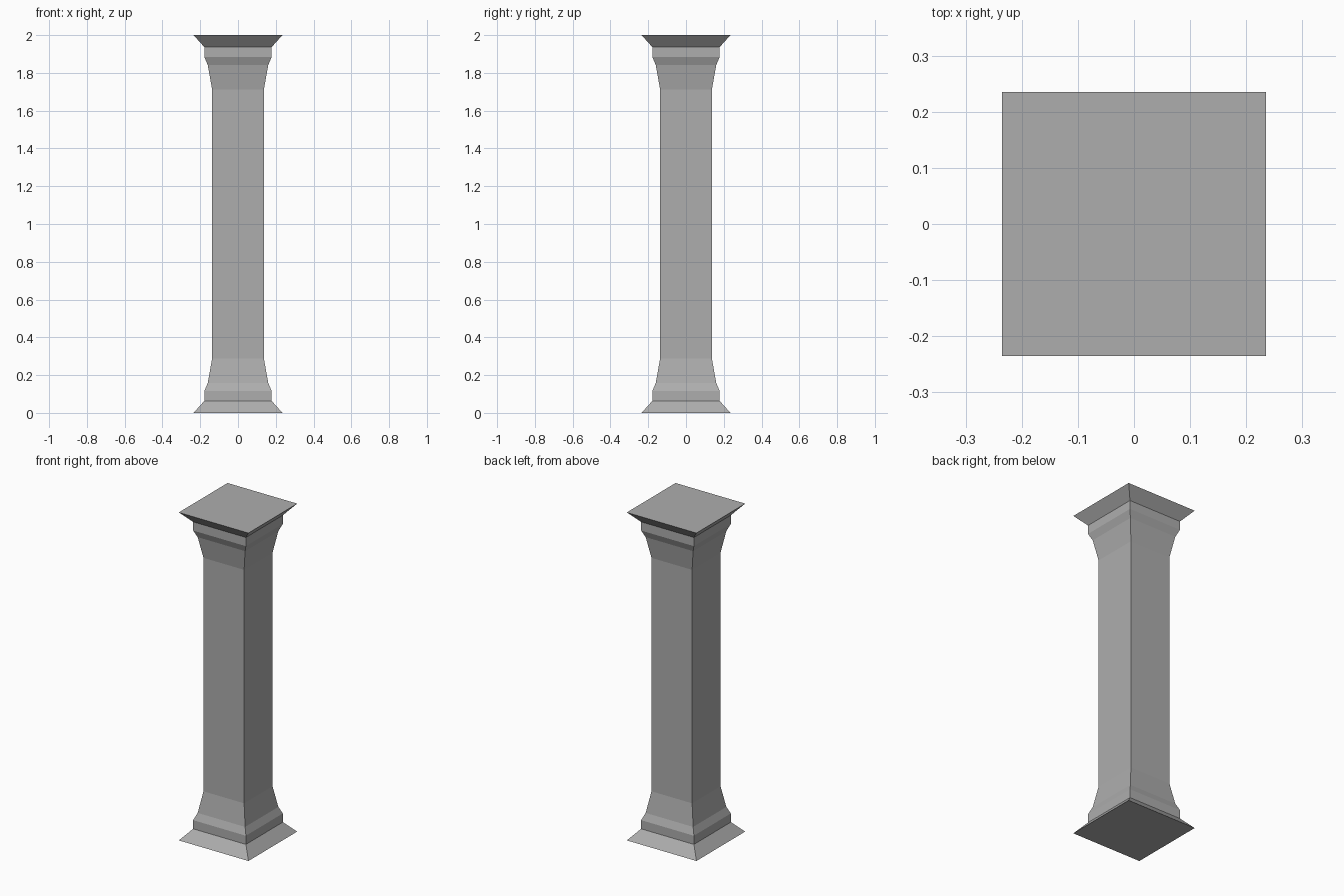
import bpy, bmesh

if "Cube" in bpy.data.objects:
    bpy.data.objects.remove(bpy.data.objects["Cube"])

stone = bpy.data.materials.new("grey stone")
stone.diffuse_color = (0.42, 0.42, 0.42, 1)
stone.use_nodes = True
stone.node_tree.nodes["Principled BSDF"].inputs["Base Color"].default_value = stone.diffuse_color

HEIGHT = 2.0
# moulding profile from the outer end towards the shaft: (half width, height)
MOULDING = [(0.235, 0.0), (0.178, 0.064), (0.178, 0.117), (0.16, 0.159), (0.137, 0.288)]


def square_loft(name, profile, cap_bottom=False, cap_top=False):
    """Stack square rings along z and skin them with flat faces."""
    bm = bmesh.new()
    rings = [[bm.verts.new((sx * w, sy * w, z))
              for sx, sy in ((-1, -1), (1, -1), (1, 1), (-1, 1))]
             for w, z in profile]
    for low, high in zip(rings, rings[1:]):
        for i in range(4):
            j = (i + 1) % 4
            bm.faces.new((low[i], low[j], high[j], high[i]))
    if cap_bottom:
        bm.faces.new(rings[0][::-1])
    if cap_top:
        bm.faces.new(rings[-1])
    mesh = bpy.data.meshes.new(name)
    bm.to_mesh(mesh)
    bm.free()
    mesh.materials.append(stone)
    obj = bpy.data.objects.new(name, mesh)
    bpy.context.collection.objects.link(obj)
    return obj


# flared foot, square shaft, and the mirrored capital
neck_w, neck_z = MOULDING[-1]
square_loft("base", MOULDING, cap_bottom=True)
square_loft("shaft", [(neck_w, neck_z), (neck_w, HEIGHT - neck_z)])
square_loft("capital", [(w, HEIGHT - z) for w, z in reversed(MOULDING)], cap_top=True)
